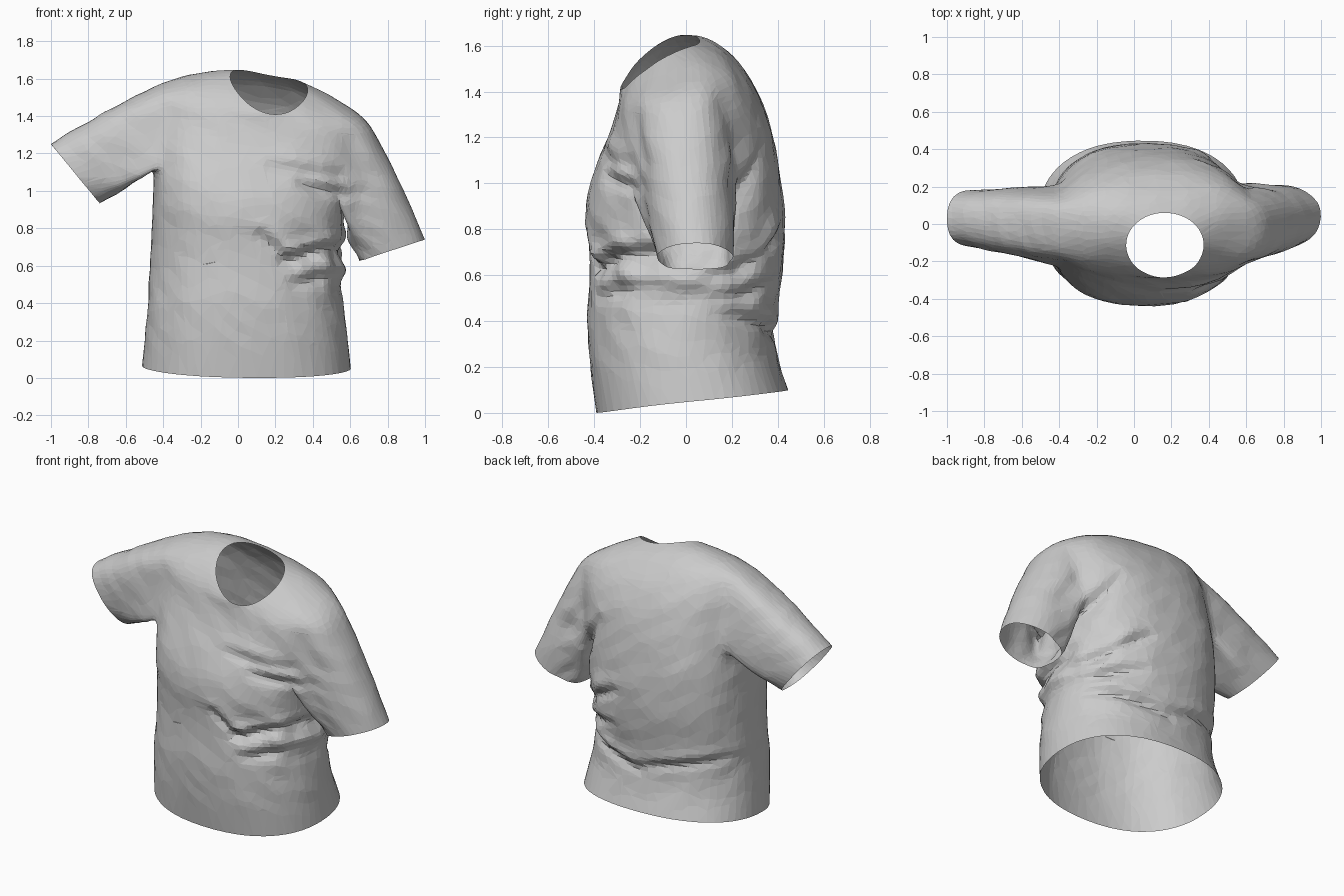
import bpy, bmesh, math
from mathutils import Vector, noise

cube = bpy.data.objects.get("Cube")
if cube:
    bpy.data.objects.remove(cube)

COLS = 24
ARM_LOW, ARM_HIGH, ARM_HALF = 5, 8, 2
SEAM_Y = -.05

# Torso rings, hem to neck: roundness, x right, x left, y front, y back, z at those four places
RINGS = [
    (.87, -.512, .602, -.39, .445, .065, .05, 0, .10),
    (.92, -.487, .575, -.43, .37, .3, .3, .28, .31),
    (.92, -.477, .55, -.43, .405, .5, .5, .48, .5),
    (.87, -.465, .555, -.41, .432, .72, .66, .69, .7),
    (.80, -.452, .565, -.452, .43, .97, .82, .89, .9),
    (.79, -.442, .565, -.392, .405, 1.13, .95, 1.07, 1.07),
    (.79, -.43, .62, -.33, .373, 1.27, 1.10, 1.22, 1.24),
    (.79, -.425, .66, -.30, .325, 1.42, 1.26, 1.31, 1.38),
    (.79, -.42, .685, -.287, .237, 1.565, 1.39, 1.36, 1.51),
    (.82, -.24, .50, -.285, .15, 1.617, 1.485, 1.39, 1.59),
    (1.0, -.042, .373, -.285, .06, 1.615, 1.54, 1.41, 1.62),
]


def smoothing_gain(n):
    """How much a smoothed n-sided ring must be enlarged to keep its size."""
    return 3 / (2 + math.cos(math.tau / n))


def soft(v, p):
    return math.copysign(abs(v) ** p, v)


def ring_point(ring, j):
    p, xr, xl, yf, yb, zr, zl, zf, zb = ring
    a = math.tau * j / COLS
    c, s = math.cos(a), math.sin(a)
    g = smoothing_gain(COLS)
    x = (xr + xl) / 2 + g * (xl - xr) / 2 * soft(c, p)
    seam = min(SEAM_Y, (yf + yb) / 2) if ring in RINGS[ARM_LOW:] else (yf + yb) / 2
    y = seam + g * (yb - seam if s > 0 else seam - yf) * soft(s, p)
    z = (zr + zl + zf + zb) / 4 + c * (zl - zr) / 2 + s * (zb - zf) / 2
    z += math.cos(2 * a) * (zl + zr - zf - zb) / 4
    return Vector((x, y, z))


bm = bmesh.new()

# Torso with open armholes
grid = [[bm.verts.new(ring_point(ring, j)) for j in range(COLS)] for ring in RINGS]


def in_armhole(i, j):
    if not ARM_LOW <= i < ARM_HIGH:
        return False
    return any((j - c + ARM_HALF) % COLS < 2 * ARM_HALF for c in (0, COLS // 2))


for i in range(len(grid) - 1):
    for j in range(COLS):
        if not in_armhole(i, j):
            k = (j + 1) % COLS
            bm.faces.new((grid[i][j], grid[i][k], grid[i + 1][k], grid[i + 1][j]))


def sleeve(col, side, top, bottom, y_mid, y_half, p, steps=5):
    """Loft from the armhole edge to an oval cuff of roundness p."""
    h = ARM_HALF
    path = [(ARM_LOW, k) for k in range(h)]
    path += [(i, h) for i in range(ARM_LOW, ARM_HIGH)]
    path += [(ARM_HIGH, k) for k in range(h, -h, -1)]
    path += [(i, -h) for i in range(ARM_HIGH, ARM_LOW, -1)]
    path += [(ARM_LOW, k) for k in range(-h, 0)]
    loop = [grid[i][(col + k) % COLS] for i, k in path]
    n = len(loop)
    g = smoothing_gain(n)
    top, bottom = Vector((top[0], y_mid, top[1])), Vector((bottom[0], y_mid, bottom[1]))
    mid, down = (top + bottom) / 2, (bottom - top) / 2
    cuff = []
    for k in range(n):
        a = math.tau * k / n
        across = Vector((0, side * y_half * soft(math.sin(a), p), 0))
        cuff.append(mid + g * (down * soft(math.cos(a), p) + across))
    start = sum((v.co for v in loop), Vector()) / n
    base = [v.co.copy() for v in loop]
    prev = loop
    for s in range(1, steps + 1):
        t = s / steps
        centre = start.lerp(mid, t)
        swell = 1 + .06 * math.sin(math.pi * t)
        cur = [bm.verts.new(centre + (b.lerp(e, t) - centre) * swell) for b, e in zip(base, cuff)]
        for k in range(n):
            m = (k + 1) % n
            bm.faces.new((prev[k], prev[m], cur[m], cur[k]))
        prev = cur


sleeve(COLS // 2, -1, (-1.0, 1.25), (-.74, .935), .03, .147, .8)
sleeve(0, 1, (1.0, .74), (.63, .62), .04, .163, 1.0)

bmesh.ops.delete(bm, geom=[v for v in bm.verts if not v.link_faces], context='VERTS')
bmesh.ops.recalc_face_normals(bm, faces=bm.faces[:])
if sum(f.normal.dot(f.calc_center_median() - Vector((.05, 0, .8))) for f in bm.faces) < 0:
    bmesh.ops.reverse_faces(bm, faces=bm.faces[:])

mesh = bpy.data.meshes.new("shirt")
bm.to_mesh(mesh)
bm.free()
shirt = bpy.data.objects.new("shirt", mesh)
bpy.context.collection.objects.link(shirt)

# Smooth the cloth and bake it, ready for folds
sub = shirt.modifiers.new("smooth_cloth", 'SUBSURF')
sub.levels = 3
bpy.context.view_layer.update()
smooth = bpy.data.meshes.new_from_object(shirt.evaluated_get(bpy.context.evaluated_depsgraph_get()))
shirt.modifiers.clear()
shirt.data = smooth
smooth.name = "shirt_cloth"

# Fold lines: facing (-1 front, 1 back), start x z, end x z, depth
FOLDS = [
    (-1, .18, 1.13, .52, 1.07, .018),
    (-1, .34, 1.04, .58, .97, .026),
    (-1, .12, .76, .30, .60, .028),
    (-1, .24, .62, .54, .70, .035),
    (-1, .30, .50, .56, .56, .018),
    (1, .50, .42, .05, .33, .025),
    (1, .05, .36, -.42, .46, .020),
    (1, .55, .60, .22, .80, .024),
    (1, .52, .50, .25, .58, .024),
    (1, .56, .92, .38, 1.18, .020),
]


def fold_depth(co):
    total = 0
    for facing, x0, z0, x1, z1, depth in FOLDS:
        a, d = Vector((x0, z0)), Vector((x1 - x0, z1 - z0))
        q = Vector((co.x, co.z)) - a
        t = max(0, min(1, q.dot(d) / d.length_squared))
        off = q - d * t
        taper = max(0, min(1, co.y * facing / .12)) * math.sin(math.pi * (.15 + .7 * t))
        ridge = .6 * math.exp(-((off.y - .06) / .035) ** 2 - (off.x / .06) ** 2)
        total += depth * taper * (ridge - math.exp(-(off.length / .03) ** 2))
    return total


def crumple(co):
    """Strongest at the gathered left waist and the left armpit."""
    waist = math.exp(-((co.x - .52) / .2) ** 2 - ((co.z - .64) / .16) ** 2)
    armpit = math.exp(-((co.x - .60) / .12) ** 2 - ((co.z - 1.0) / .18) ** 2)
    small = noise.noise(Vector((co.x * 7, co.y * 7, co.z * 10 + co.x * 5)))
    return small * (.005 + .035 * waist + .022 * armpit)


normals = [v.normal.copy() for v in smooth.vertices]
for v, n in zip(smooth.vertices, normals):
    hem_fade = min(1, max(.1, (v.co.z - .08) / .15))
    v.co += n * (fold_depth(v.co) + crumple(v.co)) * hem_fade

# Flat irregular facets
dec = shirt.modifiers.new("facets", 'DECIMATE')
dec.ratio = .12
for poly in smooth.polygons:
    poly.use_smooth = False

grey = bpy.data.materials.new("grey_cloth")
grey.use_nodes = True
grey.diffuse_color = (.6, .6, .6, 1)
bsdf = next(n for n in grey.node_tree.nodes if n.type == 'BSDF_PRINCIPLED')
bsdf.inputs["Base Color"].default_value = (.6, .6, .6, 1)
bsdf.inputs["Roughness"].default_value = .9
smooth.materials.clear()
smooth.materials.append(grey)
